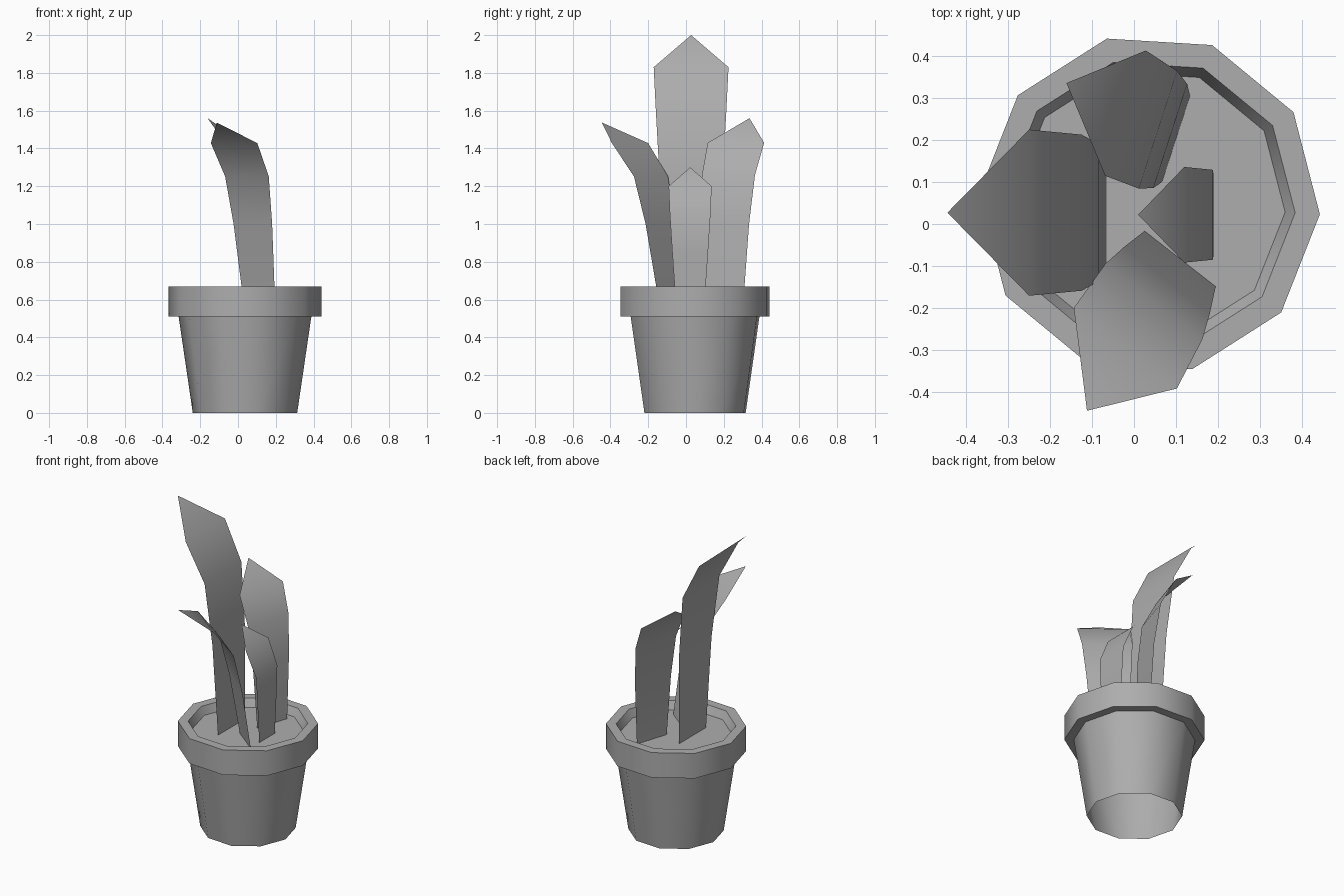
import bpy
import bmesh
from math import cos, sin, radians
from mathutils import Vector

# Remove the default cube only
cube = bpy.data.objects.get("Cube")
if cube:
    bpy.data.objects.remove(cube, do_unlink=True)

SIDES = 10
POT_CENTRE = Vector((0.037, 0.048, 0))
POT_TURN = radians(-3.5)
SOIL_Z = 0.62


def make_material(name, colour):
    mat = bpy.data.materials.new(name)
    mat.use_nodes = True
    mat.diffuse_color = colour
    mat.node_tree.nodes["Principled BSDF"].inputs["Base Color"].default_value = colour
    return mat


grey = make_material("plain grey", (0.42, 0.42, 0.42, 1))


def add_object(name, bm):
    """Turn a bmesh into a smooth-shaded object with sharp creases."""
    mesh = bpy.data.meshes.new(name)
    bm.to_mesh(mesh)
    bm.free()
    mesh.materials.append(grey)
    obj = bpy.data.objects.new(name, mesh)
    bpy.context.collection.objects.link(obj)
    bpy.ops.object.select_all(action="DESELECT")
    obj.select_set(True)
    bpy.context.view_layer.objects.active = obj
    bpy.ops.object.shade_smooth_by_angle(angle=radians(45))
    return obj


def lathe(name, profile, cap=False):
    """Sweep (radius, height) points around the pot axis."""
    bm = bmesh.new()
    rings = []
    for radius, z in profile:
        ring = []
        for i in range(SIDES):
            a = POT_TURN + radians(360 * i / SIDES)
            ring.append(bm.verts.new(POT_CENTRE + Vector((radius * cos(a), radius * sin(a), z))))
        rings.append(ring)
    for low, high in zip(rings, rings[1:]):
        for i in range(SIDES):
            j = (i + 1) % SIDES
            bm.faces.new((low[i], low[j], high[j], high[i]))
    if cap:
        bm.faces.new(rings[-1])
    return add_object(name, bm)


def leaf(name, base, lean, facing, half_width, rows, tip):
    """Bent blade: rows of (reach, height), widening upward to a pointed tip."""
    bm = bmesh.new()
    lean_dir = Vector((cos(radians(lean)), sin(radians(lean)), 0))
    side = Vector((-sin(radians(facing)), cos(radians(facing)), 0))

    def place(reach, z):
        return Vector((base[0], base[1], z)) + lean_dir * reach

    pairs = []
    for (reach, z), widen in zip(rows, (0.69, 0.83, 0.94, 1)):
        offset = side * half_width * widen
        pairs.append((bm.verts.new(place(reach, z) + offset),
                      bm.verts.new(place(reach, z) - offset)))
    for (a, b), (c, d) in zip(pairs, pairs[1:]):
        bm.faces.new((a, b, d, c))
    a, b = pairs[-1]
    bm.faces.new((a, b, bm.verts.new(place(*tip))))
    bmesh.ops.reverse_faces(bm, faces=bm.faces)
    return add_object(name, bm)


# Pot: open-bottomed tapered body, overhanging rim, soil just below the lip
lathe("pot_body", [(0.277, 0), (0.352, 0.51)])
lathe("pot_rim", [(0.352, 0.51), (0.407, 0.51), (0.407, 0.67), (0.348, 0.67), (0.324, SOIL_Z)])
lathe("soil", [(0.324, SOIL_Z)], cap=True)

# Leaves
leaf("tall_leaf", (-0.065, 0.027), 180, 180, 0.198,
     [(0, SOIL_Z), (0.02, 1.2), (0.06, 1.59), (0.185, 1.83)], (0.38, 2.0))
leaf("small_leaf", (0.19, 0.022), 180, 180, 0.114,
     [(0, SOIL_Z), (0, 0.85), (0.002, 1.045), (0.07, 1.2)], (0.18, 1.3))
leaf("front_leaf", (0.11, -0.083), 238.5, 232, 0.156,
     [(0, SOIL_Z), (0.06, 1.0), (0.12, 1.252), (0.25, 1.428)], (0.425, 1.537))
leaf("back_leaf", (0.1, 0.203), 153, 162, 0.157,
     [(0, SOIL_Z), (0.015, 1.0), (0.048, 1.26), (0.135, 1.43)], (0.293, 1.56))
